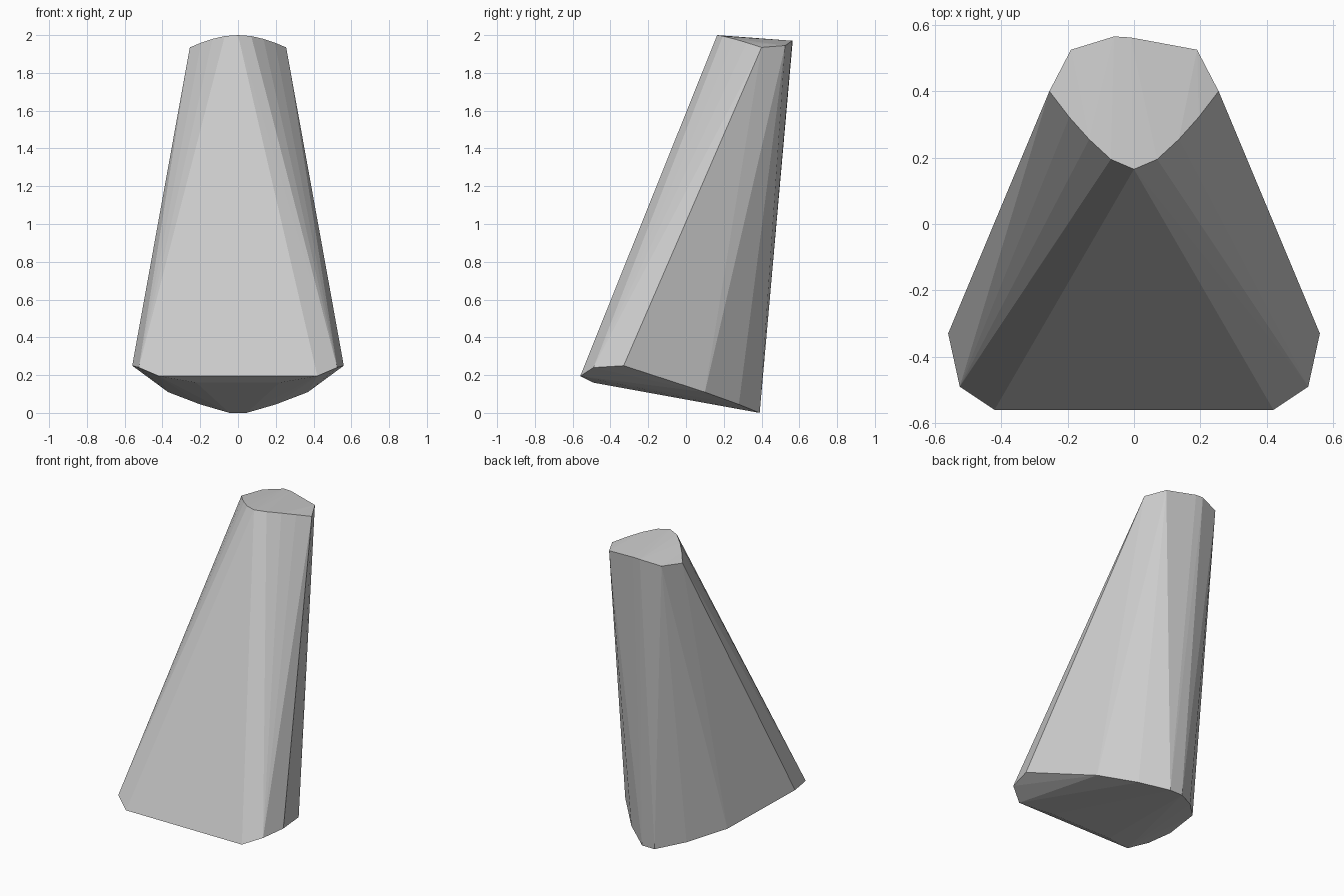
import bpy, bmesh

if "Cube" in bpy.data.objects:
    bpy.data.objects.remove(bpy.data.objects["Cube"])

# Half-profiles of the two end caps, mirrored across x = 0
top_cap = [(0, 0.165, 2.0), (0.07, 0.195, 1.995), (0.135, 0.255, 1.98),
           (0.195, 0.322, 1.96), (0.255, 0.40, 1.935), (0.19, 0.525, 1.945)]
bottom_cap = [(0.42, -0.56, 0.195), (0.525, -0.49, 0.24), (0.56, -0.33, 0.25),
              (0.37, 0.10, 0.11), (0.20, 0.28, 0.045), (0.045, 0.39, 0.0),
              (0.22, -0.49, 0.16)]
# Slightly uneven rear lip of the top
rear_lip = [(-0.06, 0.565, 1.97), (-0.01, 0.562, 1.97)]

def mirrored(points):
    return {(s * x, y, z) for x, y, z in points for s in (1, -1)}

# Leaning faceted wedge skinned between the caps
bm = bmesh.new()
for p in sorted(mirrored(top_cap) | mirrored(bottom_cap)) + rear_lip:
    bm.verts.new(p)
hull = bmesh.ops.convex_hull(bm, input=bm.verts[:])
loose = [v for v in bm.verts if not v.link_faces]
bmesh.ops.delete(bm, geom=loose, context='VERTS')
bmesh.ops.recalc_face_normals(bm, faces=bm.faces[:])

mesh = bpy.data.meshes.new("leaning_wedge")
bm.to_mesh(mesh)
bm.free()
wedge = bpy.data.objects.new("leaning_wedge", mesh)
bpy.context.collection.objects.link(wedge)
